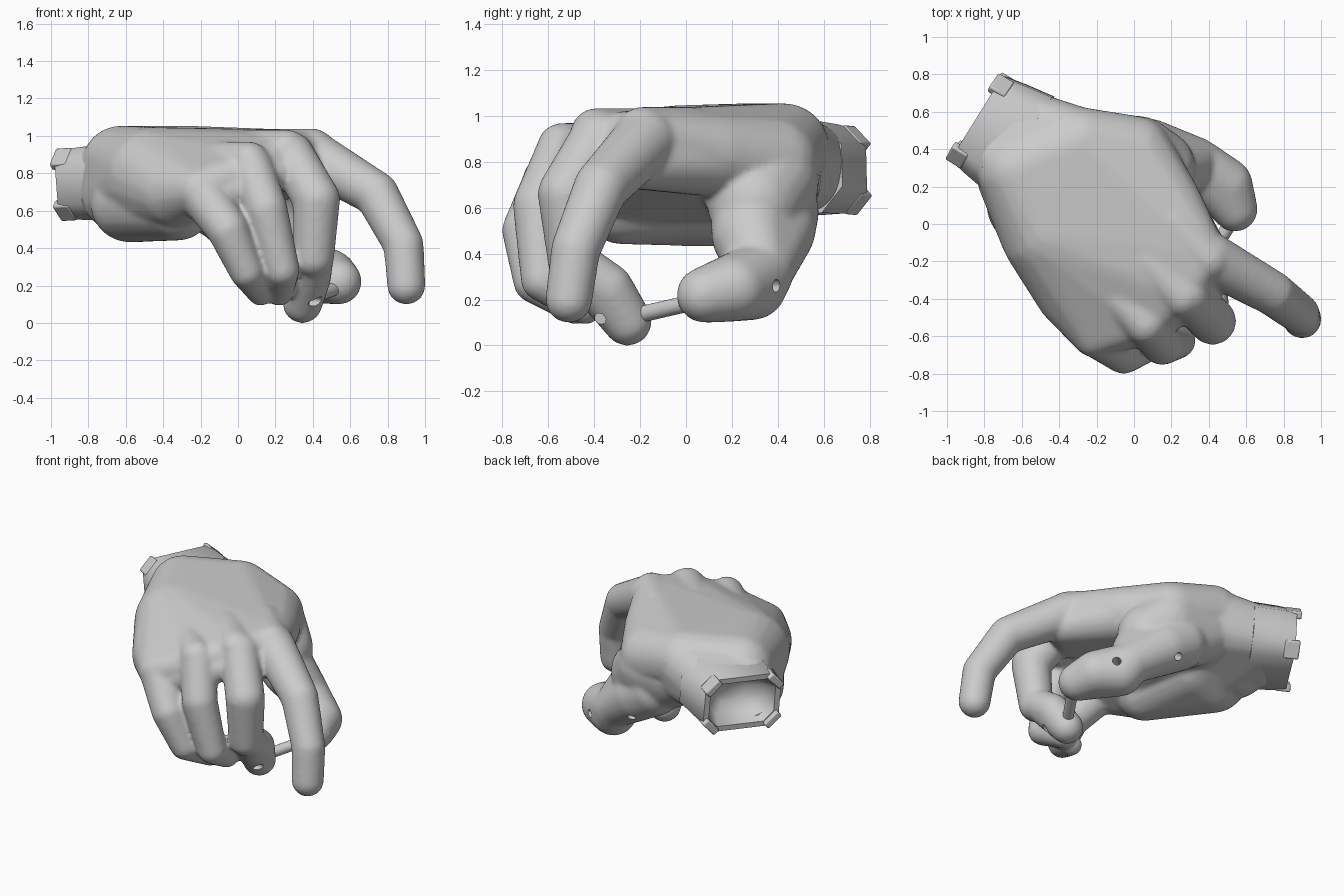
import bpy, bmesh, math
from mathutils import Vector, Matrix

if "Cube" in bpy.data.objects:
    bpy.data.objects.remove(bpy.data.objects["Cube"])


def new_object(name, bm):
    mesh = bpy.data.meshes.new(name)
    bm.to_mesh(mesh)
    bm.free()
    ob = bpy.data.objects.new(name, mesh)
    bpy.context.collection.objects.link(ob)
    return ob


def hull(target, balls):
    """Add the convex skin around a few balls (x, y, z, radius) to target."""
    bm = bmesh.new()
    for x, y, z, r in balls:
        bmesh.ops.create_icosphere(bm, subdivisions=3, radius=r,
                                   matrix=Matrix.Translation((x, y, z)))
    res = bmesh.ops.convex_hull(bm, input=bm.verts[:])
    junk = {v for v in res["geom_interior"] + res["geom_unused"]
            if isinstance(v, bmesh.types.BMVert)}
    bmesh.ops.delete(bm, geom=list(junk), context='VERTS')
    bmesh.ops.recalc_face_normals(bm, faces=bm.faces[:])
    tmp = bpy.data.meshes.new("tmp")
    bm.to_mesh(tmp)
    bm.free()
    target.from_mesh(tmp)
    bpy.data.meshes.remove(tmp)


def chain(target, balls):
    for a, b in zip(balls, balls[1:]):
        hull(target, [a, b])


def rod(name, a, b, radius, sides=20):
    a, b = Vector(a), Vector(b)
    d = b - a
    bm = bmesh.new()
    m = Matrix.Translation((a + b) / 2) @ d.to_track_quat('Z', 'Y').to_matrix().to_4x4()
    bmesh.ops.create_cone(bm, cap_ends=True, segments=sides, radius1=radius,
                          radius2=radius, depth=d.length, matrix=m)
    return new_object(name, bm)


def activate(ob):
    bpy.ops.object.select_all(action='DESELECT')
    ob.select_set(True)
    bpy.context.view_layer.objects.active = ob


hand = bmesh.new()
# back of the hand, from the wrist to the four knuckles
hull(hand, [(-0.63, 0.28, 0.85, 0.205), (-0.64, 0.25, 0.69, 0.20), (-0.28, 0.43, 0.86, 0.195),
            (0.00, 0.37, 0.79, 0.21), (-0.45, -0.05, 0.78, 0.265), (-0.33, -0.36, 0.70, 0.20),
            (-0.21, -0.59, 0.71, 0.125), (0.05, -0.51, 0.81, 0.12), (0.26, -0.36, 0.89, 0.12),
            (0.38, -0.17, 0.91, 0.12), (0.19, 0.12, 0.84, 0.17)])
# deep index side of the palm
hull(hand, [(0.41, -0.20, 0.80, 0.12), (0.38, -0.17, 0.91, 0.12), (0.19, 0.10, 0.82, 0.17),
            (0.27, -0.33, 0.80, 0.11)])
# wrist, running into the cuff
hull(hand, [(-0.61, 0.57, 0.80, 0.155), (-0.61, 0.57, 0.74, 0.155), (-0.735, 0.36, 0.80, 0.165),
            (-0.735, 0.36, 0.71, 0.165), (-0.56, 0.24, 0.86, 0.19), (-0.25, 0.42, 0.85, 0.19),
            (-0.55, 0.24, 0.68, 0.19), (-0.25, 0.40, 0.76, 0.19)])
# heel of the palm on the little-finger side
hull(hand, [(-0.58, 0.10, 0.64, 0.21), (-0.32, -0.28, 0.63, 0.19),
            (-0.40, 0.12, 0.66, 0.20), (-0.40, 0.32, 0.72, 0.18)])
# knuckles standing proud of the back
for x, y, z, r in [(0.40, -0.19, 0.92, 0.12), (0.26, -0.39, 0.92, 0.115),
                   (0.06, -0.54, 0.86, 0.11)]:
    hull(hand, [(x, y, z, r), (x - 0.20, y + 0.20, z, r)])
# webs between neighbouring fingers
roots = [(0.42, -0.23, 0.86), (0.31, -0.41, 0.82), (0.09, -0.55, 0.77), (-0.14, -0.61, 0.66)]
for a, b in zip(roots, roots[1:]):
    hull(hand, [(*a, 0.09), (*b, 0.09)])
# ball of the thumb
hull(hand, [(-0.22, 0.39, 0.72, 0.20), (0.02, 0.37, 0.72, 0.21),
            (0.12, 0.30, 0.62, 0.21), (0.02, 0.34, 0.58, 0.20)])
# thumb segments, folded low across the palm
hull(hand, [(-0.04, 0.40, 0.58, 0.18), (0.08, 0.40, 0.50, 0.165), (0.16, 0.28, 0.56, 0.17),
            (0.20, 0.28, 0.48, 0.17), (0.33, 0.33, 0.32, 0.135)])
hull(hand, [(0.32, 0.33, 0.32, 0.14), (0.36, 0.29, 0.26, 0.15), (0.49, 0.21, 0.25, 0.145),
            (0.54, 0.08, 0.22, 0.122)])
# index finger
chain(hand, [(0.40, -0.18, 0.89, 0.14), (0.74, -0.37, 0.69, 0.12),
             (0.885, -0.48, 0.42, 0.108), (0.90, -0.51, 0.20, 0.103)])
# middle finger, tip curled in to the thumb
chain(hand, [(0.28, -0.38, 0.90, 0.125), (0.42, -0.52, 0.66, 0.127),
             (0.405, -0.49, 0.35, 0.11)])
hull(hand, [(0.405, -0.46, 0.34, 0.105), (0.39, -0.34, 0.25, 0.11), (0.345, -0.255, 0.105, 0.107)])
# ring finger
chain(hand, [(0.07, -0.54, 0.83, 0.12), (0.15, -0.64, 0.61, 0.115),
             (0.235, -0.625, 0.285, 0.095), (0.22, -0.44, 0.17, 0.08)])
# little finger
chain(hand, [(-0.19, -0.59, 0.69, 0.13), (-0.055, -0.69, 0.50, 0.112),
             (0.045, -0.66, 0.275, 0.092), (0.12, -0.48, 0.16, 0.07)])
hand = new_object("hand", hand)

# fuse into one skin and soften
m = hand.modifiers.new("fuse", 'REMESH')
m.mode, m.voxel_size = 'VOXEL', 0.014
m = hand.modifiers.new("soften", 'SMOOTH')
m.factor, m.iterations = 0.5, 12

# small pin holes in the thumb and the curled finger tips
holes = [((0.40, 0.32, 0.26), (0.58, 0.50, 0.26)),
         ((0.05, 0.43, 0.45), (0.09, 0.68, 0.28)),
         ((0.38, -0.37, 0.12), (0.55, -0.39, 0.10)),
         ((0.38, -0.46, 0.17), (0.40, -0.60, 0.05))]
cutters = []
for a, b in holes:
    c = rod("hole_cutter", a, b, 0.028, 12)
    c.hide_render = True
    cutters.append(c)
    m = hand.modifiers.new("hole", 'BOOLEAN')
    m.operation, m.object = 'DIFFERENCE', c

# wrist cuff: chamfered rings lofted along the wrist, hollow at the open end
axis = Vector((0.85, -0.53, 0.05)).normalized()
side = Vector((0.53, 0.85, 0.06)).normalized()
up = axis.cross(side).normalized()
up = up if up.z > 0 else -up
end = Vector((-0.85, 0.575, 0.75))


def cuff_ring(bm, s, hw, hh, c):
    pts = [(hw, hh - c), (hw - c, hh), (c - hw, hh), (-hw, hh - c),
           (-hw, c - hh), (c - hw, -hh), (hw - c, -hh), (hw, c - hh)]
    return [bm.verts.new(end + axis * s + side * a + up * b) for a, b in pts]


bm = bmesh.new()
rings = [cuff_ring(bm, *r) for r in [
    (0.30, 0.31, 0.20, 0.11), (0.14, 0.285, 0.195, 0.09),
    (0.02, 0.262, 0.185, 0.075), (0.02, 0.225, 0.15, 0.065), (0.13, 0.19, 0.125, 0.07),
    (0.20, 0.10, 0.065, 0.035)]]
for r0, r1 in zip(rings, rings[1:]):
    for i in range(8):
        j = (i + 1) % 8
        bm.faces.new((r0[i], r0[j], r1[j], r1[i]))
bm.faces.new(rings[0])
bm.faces.new(rings[-1])
bmesh.ops.recalc_face_normals(bm, faces=bm.faces[:])
cuff = new_object("wrist_cuff", bm)

# hollow the hand skin where the cuff opens
bowl = rod("bowl_cutter", end - axis * 0.1, end + axis * 0.22, 0.16, 24)
for v in bowl.data.vertices:
    v.co += side * (v.co - end).dot(side) * 0.5
bowl.hide_render = True
cutters.append(bowl)
m = hand.modifiers.new("bowl", 'BOOLEAN')
m.operation, m.object = 'DIFFERENCE', bowl
activate(hand)
for m in list(hand.modifiers):
    bpy.ops.object.modifier_apply(modifier=m.name)
for c in cutters:
    bpy.data.objects.remove(c)

# four corner lugs lying on the cuff's chamfers
bm = bmesh.new()
basis = Matrix((axis, side, up)).transposed().to_4x4()
for a in (-1, 1):
    for b in (-1, 1):
        out = (side * a + up * b).normalized()
        along = axis.cross(out)
        basis = Matrix((axis, along, out)).transposed().to_4x4()
        p = end + axis * 0.04 + side * a * 0.215 + up * b * 0.138
        bmesh.ops.create_cube(bm, size=1, matrix=Matrix.Translation(p) @ basis
                              @ Matrix.Diagonal((0.10, 0.12, 0.05, 1)))
bmesh.ops.recalc_face_normals(bm, faces=bm.faces[:])
lugs = new_object("cuff_lugs", bm)
m = lugs.modifiers.new("edges", 'BEVEL')
m.width, m.segments = 0.01, 2

# rod linking the thumb and the middle finger
link = rod("link_rod", (0.37, -0.22, 0.13), (0.54, 0.04, 0.19), 0.036)

for ob, angle in ((hand, 60), (cuff, 50), (lugs, 30), (link, 40)):
    activate(ob)
    bpy.ops.object.shade_smooth_by_angle(angle=math.radians(angle))
